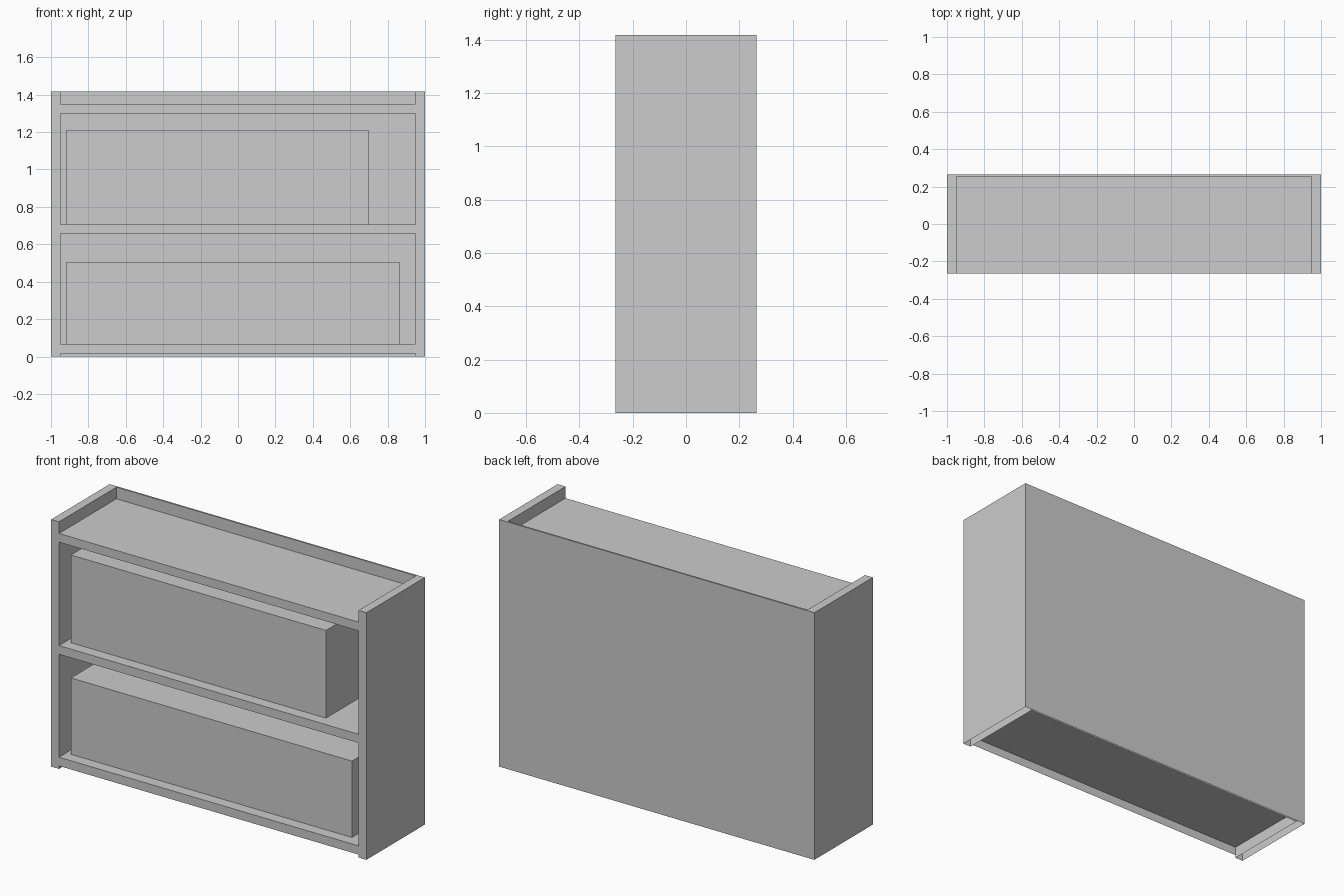
import bpy
import bmesh

if "Cube" in bpy.data.objects:
    bpy.data.objects.remove(bpy.data.objects["Cube"])

W, D, H = 2.0, 0.53, 1.417    # overall width, depth, height
T = 0.05                      # board thickness
BACK = 0.01                   # back panel thickness

grey = bpy.data.materials.new("plain_grey")
grey.diffuse_color = (0.604, 0.604, 0.604, 1)
grey.use_nodes = True
grey.node_tree.nodes["Principled BSDF"].inputs["Base Color"].default_value = grey.diffuse_color


def box(name, lo, hi):
    """Axis-aligned box between two corners, open underneath."""
    bm = bmesh.new()
    bmesh.ops.create_cube(bm, size=1)
    for v in bm.verts:
        v.co = [(a + b) / 2 + c * (b - a) for a, b, c in zip(lo, hi, v.co)]
    bm.normal_update()
    under = [f for f in bm.faces if f.normal.z < -0.5]
    bmesh.ops.delete(bm, geom=under, context='FACES')
    mesh = bpy.data.meshes.new(name)
    bm.to_mesh(mesh)
    bm.free()
    mesh.materials.append(grey)
    obj = bpy.data.objects.new(name, mesh)
    bpy.context.collection.objects.link(obj)
    return obj


inner = W / 2 - T
y0, y1 = -D / 2, D / 2

# Side boards
box("left_side", (-W / 2, y0, 0), (-inner, y1, H))
box("right_side", (inner, y0, 0), (W / 2, y1, H))

# Back panel between the sides, full height
box("back_panel", (-inner, y1 - BACK, 0), (inner, y1, H))

# Bottom, middle and top shelves
for name, z in (("bottom_shelf", 0.017), ("middle_shelf", 0.657), ("top_shelf", 1.30)):
    box(name, (-inner, y0, z), (inner, y1 - BACK, z + T))

# Blocks of books resting on the two lower shelves
for name, x1, z0, z1 in (("lower_books", 0.863, 0.067, 0.505),
                         ("upper_books", 0.698, 0.707, 1.21)):
    box(name, (-0.92, -0.2, z0), (x1, 0.2, z1))
